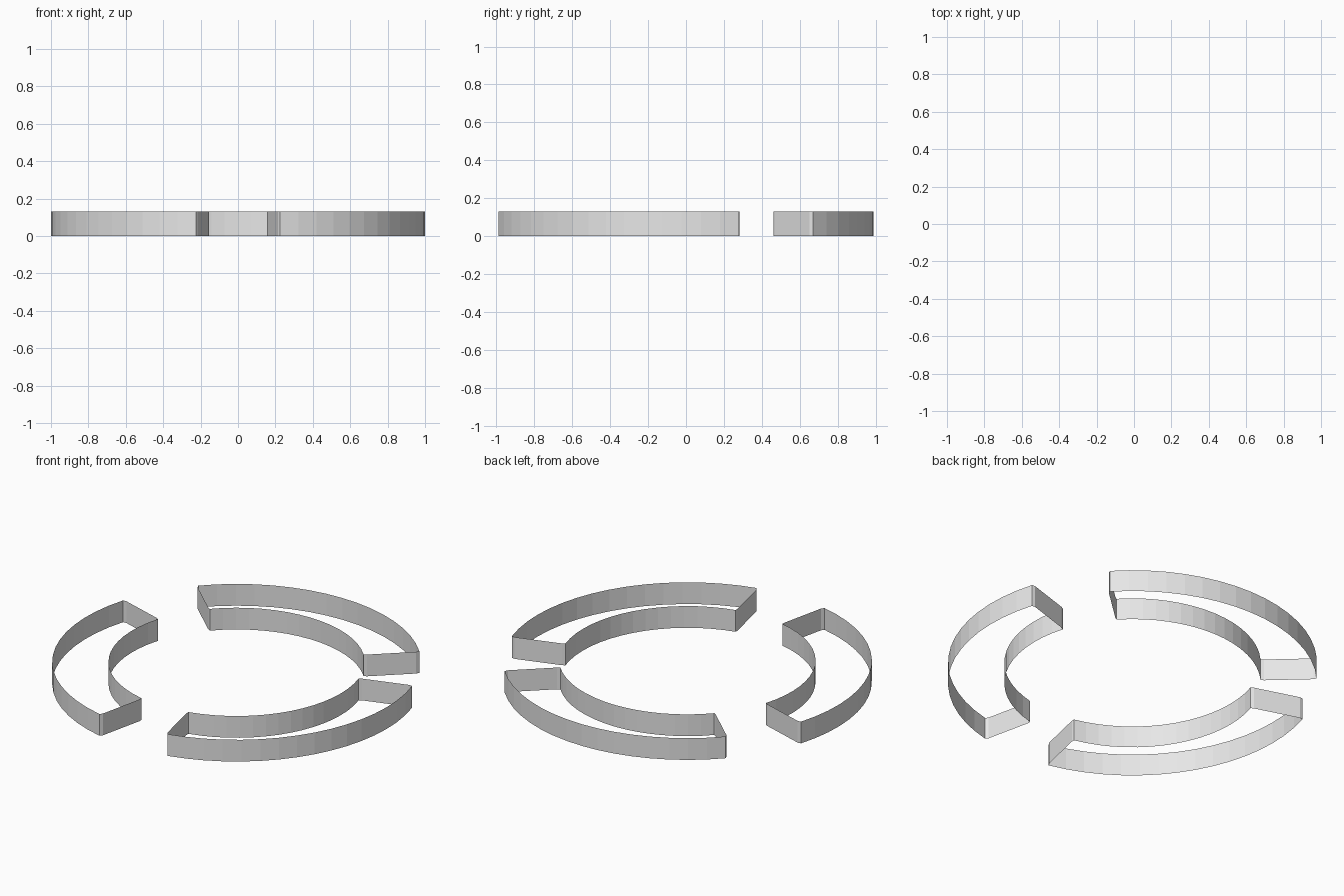
import bpy, bmesh, math

if "Cube" in bpy.data.objects:
    bpy.data.objects.remove(bpy.data.objects["Cube"])

R_OUT, R_IN, HEIGHT = 1.0, 0.695, 0.13
STEPS = 16            # facets per arc
HALF_OUT, HALF_IN = 47.0, 47.1   # half angle of the arcs
HALF_END = 47.45      # half angle of the radial end walls
CHAMFER = 0.018
Y_SHIFT = -(R_OUT - math.cos(math.radians(13))) / 2

grey = bpy.data.materials.new("light_grey")
grey.diffuse_color = (0.8, 0.8, 0.8, 1)
grey.use_nodes = True
grey.node_tree.nodes["Principled BSDF"].inputs["Base Color"].default_value = grey.diffuse_color


def outline():
    """Closed (radius, angle) loop of one segment, with small corner chamfers."""
    pts = [(R_OUT, -HALF_OUT + 2 * HALF_OUT * i / STEPS) for i in range(STEPS + 1)]
    pts += [(R_OUT - CHAMFER, HALF_END), (R_IN + CHAMFER, HALF_END)]
    pts += [(R_IN, HALF_IN - 2 * HALF_IN * i / STEPS) for i in range(STEPS + 1)]
    pts += [(R_IN + CHAMFER, -HALF_END), (R_OUT - CHAMFER, -HALF_END)]
    return pts


def ring_segment(name, centre_angle):
    """Thin upright wall following the outline, open at top and bottom."""
    bm = bmesh.new()
    low, high = [], []
    for r, a in outline():
        t = math.radians(a + centre_angle)
        x, y = r * math.cos(t), r * math.sin(t) + Y_SHIFT
        low.append(bm.verts.new((x, y, 0)))
        high.append(bm.verts.new((x, y, HEIGHT)))
    n = len(low)
    for i in range(n):
        j = (i + 1) % n
        bm.faces.new((low[i], low[j], high[j], high[i]))
    mesh = bpy.data.meshes.new(name)
    bm.to_mesh(mesh)
    bm.free()
    mesh.materials.append(grey)
    bpy.context.collection.objects.link(bpy.data.objects.new(name, mesh))


# Three equal segments around the ring
for name, angle in (("back_segment", 90), ("left_segment", 210), ("right_segment", 330)):
    ring_segment(name, angle)
